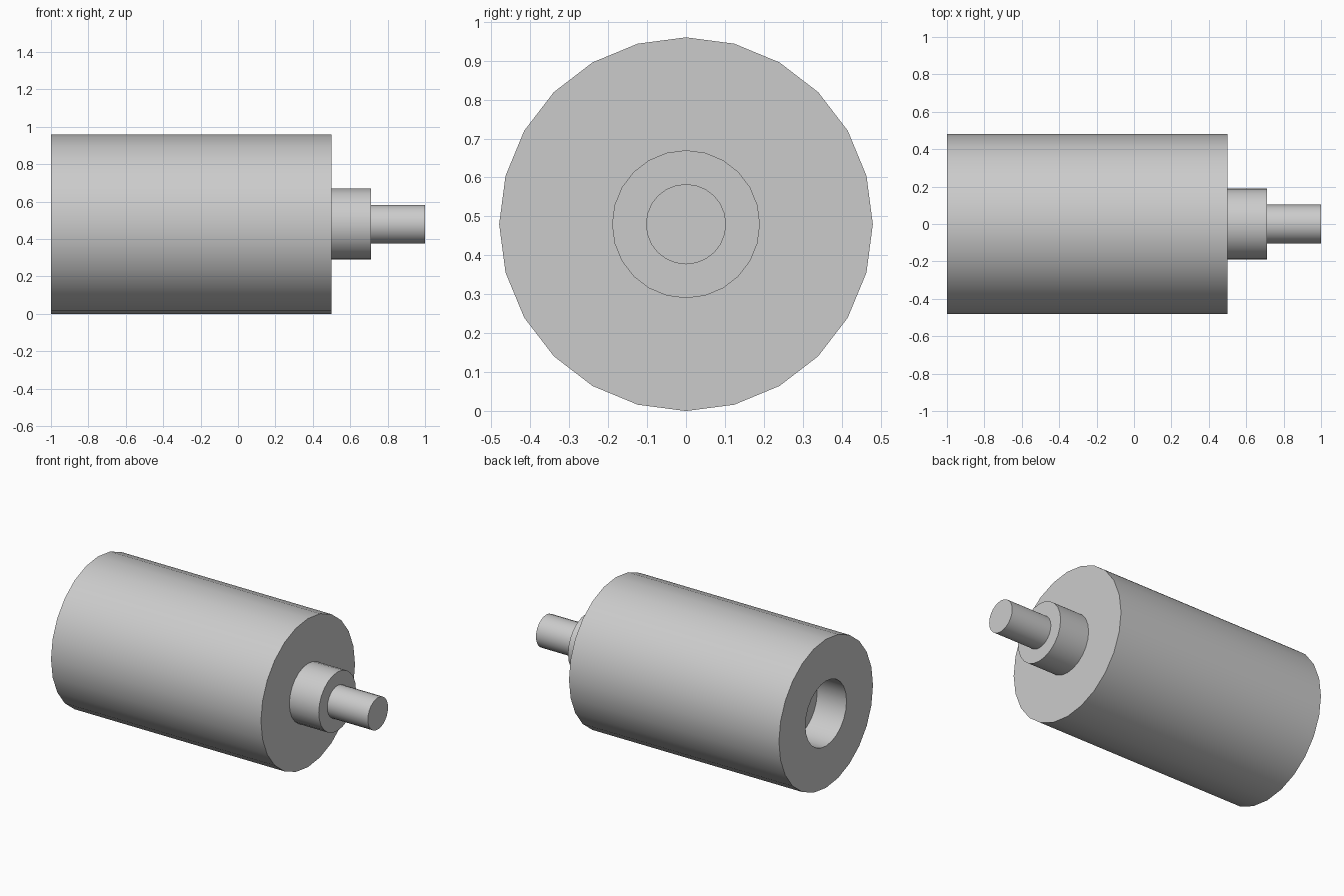
import bpy, bmesh
from math import tau, radians

cube = bpy.data.objects.get("Cube")
if cube:
    bpy.data.objects.remove(cube, do_unlink=True)

SIDES = 24
AXIS_Z = 0.48

grey = bpy.data.materials.new("plain grey")
grey.use_nodes = True
grey.diffuse_color = (0.6, 0.6, 0.6, 1)
grey.node_tree.nodes["Principled BSDF"].inputs["Base Color"].default_value = (0.6, 0.6, 0.6, 1)


def turned_part(name, profile):
    """Revolve (x, radius) points around the long axis."""
    bm = bmesh.new()
    verts = [bm.verts.new((x, 0, r)) for x, r in profile]
    for a, b in zip(verts, verts[1:]):
        bm.edges.new((a, b))
    bmesh.ops.spin(bm, geom=bm.verts[:] + bm.edges[:], cent=(0, 0, 0),
                   axis=(1, 0, 0), angle=tau, steps=SIDES, use_merge=True)
    bmesh.ops.remove_doubles(bm, verts=bm.verts[:], dist=0.0001)
    bmesh.ops.recalc_face_normals(bm, faces=bm.faces[:])
    mesh = bpy.data.meshes.new(name)
    bm.to_mesh(mesh)
    bm.free()
    mesh.materials.append(grey)
    obj = bpy.data.objects.new(name, mesh)
    obj.location.z = AXIS_Z
    bpy.context.collection.objects.link(obj)
    bpy.ops.object.select_all(action='DESELECT')
    obj.select_set(True)
    bpy.context.view_layer.objects.active = obj
    bpy.ops.object.shade_smooth_by_angle(angle=radians(30))
    return obj


# Main drum with a blind socket in its left-hand end
turned_part("drum", [(-0.79, 0), (-0.79, 0.21), (-1, 0.21),
                     (-1, 0.48), (0.5, 0.48), (0.5, 0)])
# Stepped spigot on the other end
turned_part("collar", [(0.5, 0.19), (0.71, 0.19), (0.71, 0)])
turned_part("shaft", [(0.71, 0.103), (1, 0.103), (1, 0)])
